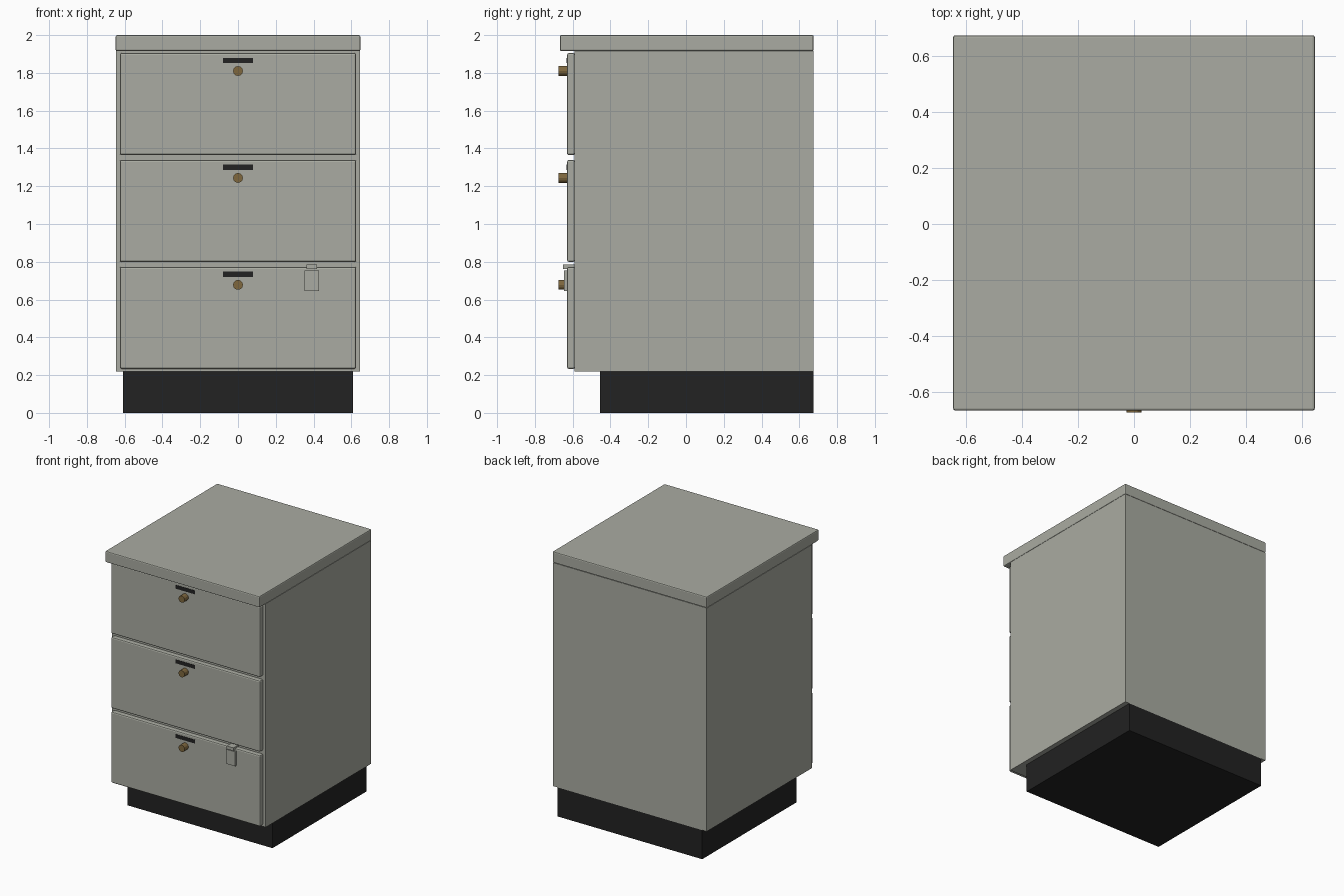
import bpy, math
from mathutils import Matrix

if "Cube" in bpy.data.objects:
    bpy.data.objects.remove(bpy.data.objects["Cube"])


def material(name, rgb):
    m = bpy.data.materials.new(name)
    m.diffuse_color = (*rgb, 1)
    m.use_nodes = True
    m.node_tree.nodes["Principled BSDF"].inputs["Base Color"].default_value = m.diffuse_color
    return m


grey = material("warm grey", (0.40, 0.41, 0.36))
black = material("black", (0.016, 0.016, 0.016))
brass = material("brass", (0.21, 0.137, 0.048))


def box(name, x, y, z, mat, bevel=0, segments=2):
    """Box from (min, max) ranges with optional rounded edges."""
    bpy.ops.mesh.primitive_cube_add(size=1)
    ob = bpy.context.object
    ob.name = name
    size = [r[1] - r[0] for r in (x, y, z)]
    mid = [(r[0] + r[1]) / 2 for r in (x, y, z)]
    ob.data.transform(Matrix.Translation(mid) @ Matrix.Diagonal((*size, 1)))
    ob.data.materials.append(mat)
    if bevel:
        b = ob.modifiers.new("rounded edges", 'BEVEL')
        b.width = bevel
        b.segments = segments
    return ob


# Cabinet carcass, worktop and recessed plinth
box("cabinet_body", (-0.646, 0.646), (-0.59, 0.674), (0.22, 1.915), grey)
box("worktop", (-0.648, 0.648), (-0.668, 0.676), (1.915, 2.0), grey, 0.008)
box("plinth", (-0.608, 0.608), (-0.455, 0.674), (0, 0.22), black)

# Drawers with label plate and round knob
for i in range(3):
    z = 0.233 + i * 0.566
    box(f"drawer_front_{i + 1}", (-0.626, 0.626), (-0.63, -0.588),
        (z, z + 0.54), grey, 0.01)
    box(f"label_plate_{i + 1}", (-0.08, 0.08), (-0.632, -0.629),
        (z + 0.487, z + 0.515), black)
    bpy.ops.mesh.primitive_cylinder_add(
        vertices=12, radius=0.026, depth=0.051,
        location=(0, -0.6505, z + 0.445), rotation=(math.pi / 2, 0, 0))
    knob = bpy.context.object
    knob.name = f"knob_{i + 1}"
    knob.data.materials.append(brass)

# Small latch on the bottom drawer
box("latch_plate", (0.352, 0.428), (-0.645, -0.628), (0.645, 0.755), grey)
box("latch_hook", (0.362, 0.418), (-0.652, -0.59), (0.762, 0.785), grey)
